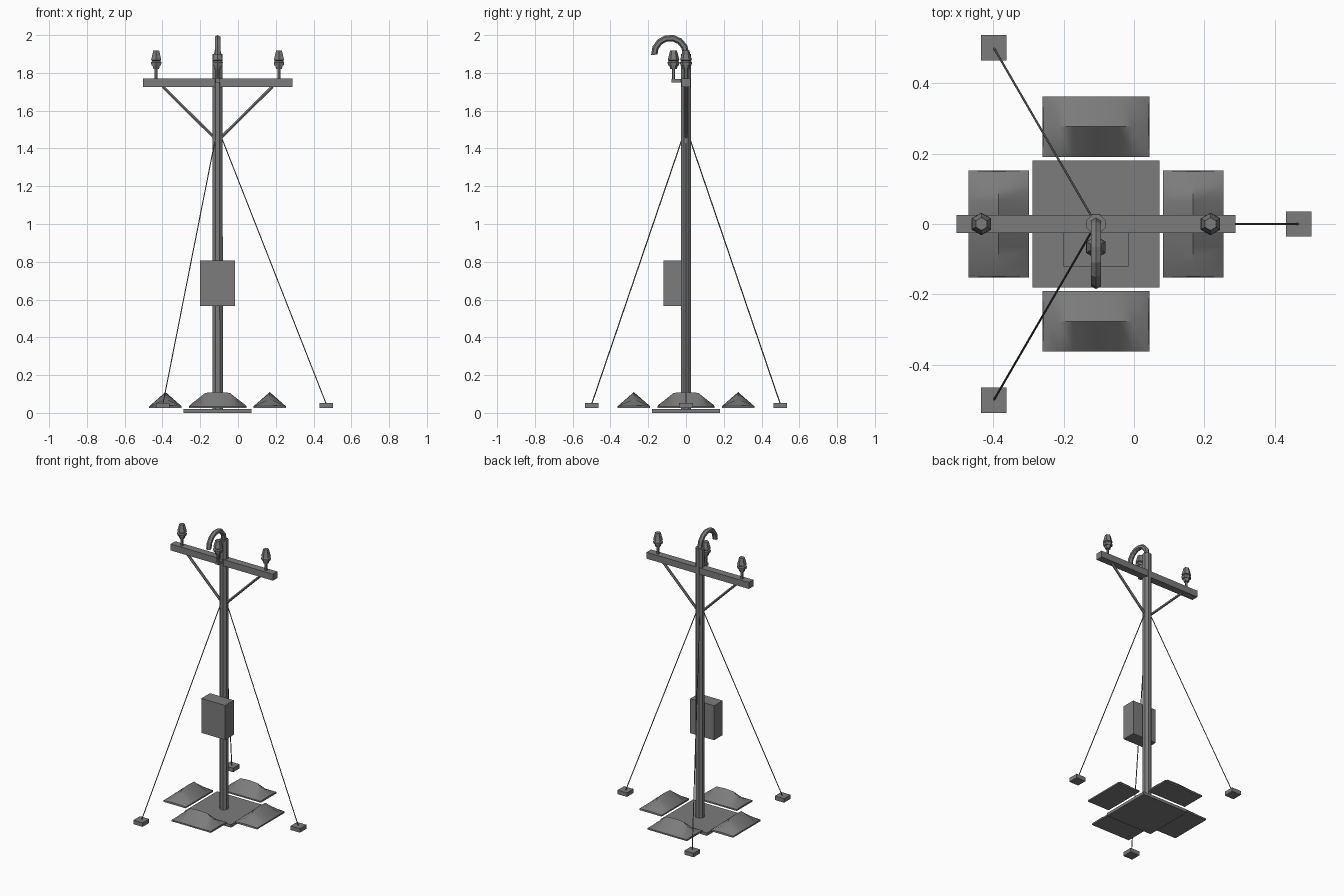
import bpy, math
from mathutils import Vector, Matrix

if "Cube" in bpy.data.objects:
    bpy.data.objects.remove(bpy.data.objects["Cube"])

PX = -0.108  # pole axis in x

grey = bpy.data.materials.new("dark_grey")
grey.diffuse_color = (0.2, 0.2, 0.2, 1)
grey.use_nodes = True
grey.node_tree.nodes["Principled BSDF"].inputs["Base Color"].default_value = grey.diffuse_color


def mesh_obj(name, verts, faces):
    me = bpy.data.meshes.new(name)
    me.from_pydata(verts, [], faces)
    me.update()
    me.materials.append(grey)
    ob = bpy.data.objects.new(name, me)
    bpy.context.collection.objects.link(ob)
    return ob


def smooth(ob, angle):
    bpy.ops.object.select_all(action='DESELECT')
    ob.select_set(True)
    bpy.context.view_layer.objects.active = ob
    bpy.ops.object.shade_smooth_by_angle(angle=math.radians(angle))


def box(name, lo, hi):
    v = [(x, y, z) for z in (lo[2], hi[2]) for y in (lo[1], hi[1]) for x in (lo[0], hi[0])]
    f = [(0, 2, 3, 1), (4, 5, 7, 6), (0, 1, 5, 4), (2, 6, 7, 3), (0, 4, 6, 2), (1, 3, 7, 5)]
    return mesh_obj(name, v, f)


def loft(name, rings):
    n = len(rings[0])
    verts = [p for r in rings for p in r]
    faces = [tuple(reversed(range(n)))]
    for k in range(len(rings) - 1):
        for i in range(n):
            j = (i + 1) % n
            faces.append((k*n + i, k*n + j, k*n + n + j, k*n + n + i))
    faces.append(tuple(range((len(rings) - 1) * n, len(rings) * n)))
    return mesh_obj(name, verts, faces)


def lathe(name, x, y, profile, sides):
    return loft(name, [[(x + r * math.cos(2*math.pi*(i + .5)/sides),
                         y + r * math.sin(2*math.pi*(i + .5)/sides), z)
                        for i in range(sides)] for r, z in profile])


def rod(name, a, b, r, sides=6):
    a, b = Vector(a), Vector(b)
    q = (b - a).to_track_quat('Z', 'Y')
    ring = [q @ Vector((r * math.cos(2*math.pi*i/sides), r * math.sin(2*math.pi*i/sides), 0))
            for i in range(sides)]
    return loft(name, [[c + p for p in ring] for c in (a, b)])


# Pole and base plate
lathe("pole", PX, 0, [(0.03, 0.01), (0.029, 1.9)], 8)
box("base_plate", (PX - 0.18, -0.18, 0), (PX + 0.18, 0.18, 0.02))

# Ballast bags: ridged mounds on the four sides of the base
half = [(0.152, 0.037), (0.143, 0.045), (0.105, 0.074), (0.065, 0.106)]
ridge = [(-t, z) for t, z in half] + [(0, 0.11)] + [(t, z) for t, z in reversed(half)]
for k in range(4):
    rings = [[(t, 0.19, 0.025), (t, 0.362, 0.025), (t, 0.362, 0.035),
              (t if abs(t) < 0.15 else t * 0.98, 0.276, z), (t, 0.19, 0.035)]
             for t, z in ridge]
    bag = loft(f"ballast_bag_{k}", rings)
    bag.data.transform(Matrix.Translation((PX, 0, 0)) @ Matrix.Rotation(k * math.pi / 2, 4, 'Z'))
    smooth(bag, 40)

# Guy wires and ground anchors
for k, (ax, ay) in enumerate([(0.468, 0), (-0.398, 0.5), (-0.398, -0.5)]):
    d = Vector((ax - PX, ay, 0)).normalized() * 0.02
    box(f"anchor_{k}", (ax - 0.036, ay - 0.036, 0.025), (ax + 0.036, ay + 0.036, 0.053))
    rod(f"guy_wire_{k}", (PX + d.x, d.y, 1.46), (ax, ay, 0.045), 0.003)

# Crossarm with diagonal braces
box("crossarm", (PX - 0.396, -0.025, 1.725), (PX + 0.396, 0.025, 1.77))
for s in (-1, 1):
    rod(f"brace_{s}", (PX + s * 0.01, 0, 1.45), (PX + s * 0.29, 0, 1.727), 0.009)

# Insulators on pins, the third on a front bracket
shed = [(0.017, 1.82), (0.023, 1.84), (0.029, 1.84), (0.032, 1.856), (0.025, 1.864),
        (0.031, 1.868), (0.018, 1.918)]
for k, (x, y) in enumerate([(PX - 0.325, 0), (PX + 0.325, 0), (PX, -0.066)]):
    lathe(f"insulator_pin_{k}", x, y, [(0.009, 1.755), (0.009, 1.84)], 6)
    lathe(f"insulator_{k}", x, y, shed, 6)
box("insulator_bracket", (PX - 0.012, -0.076, 1.75), (PX + 0.012, -0.015, 1.768))

# Weatherhead hook: bent hexagonal tube on the pole top
path = [(0.0, 1.86, 0.0)]
for i in range(8):
    a = math.pi * i / 7 * 1.02
    path.append((-0.084 + 0.084 * math.cos(a), 1.901 + 0.084 * math.sin(a), a))
R = 0.017
loft("weatherhead_hook", [[(PX + R * math.cos(b), y + R * math.sin(b) * math.cos(a),
                            z + R * math.sin(b) * math.sin(a))
                           for b in (math.pi * (2*j + 1) / 6 for j in range(6))]
                          for y, z, a in path])

# Meter box
box("meter_box", (-0.2, -0.12, 0.567), (-0.015, -0.025, 0.808))
